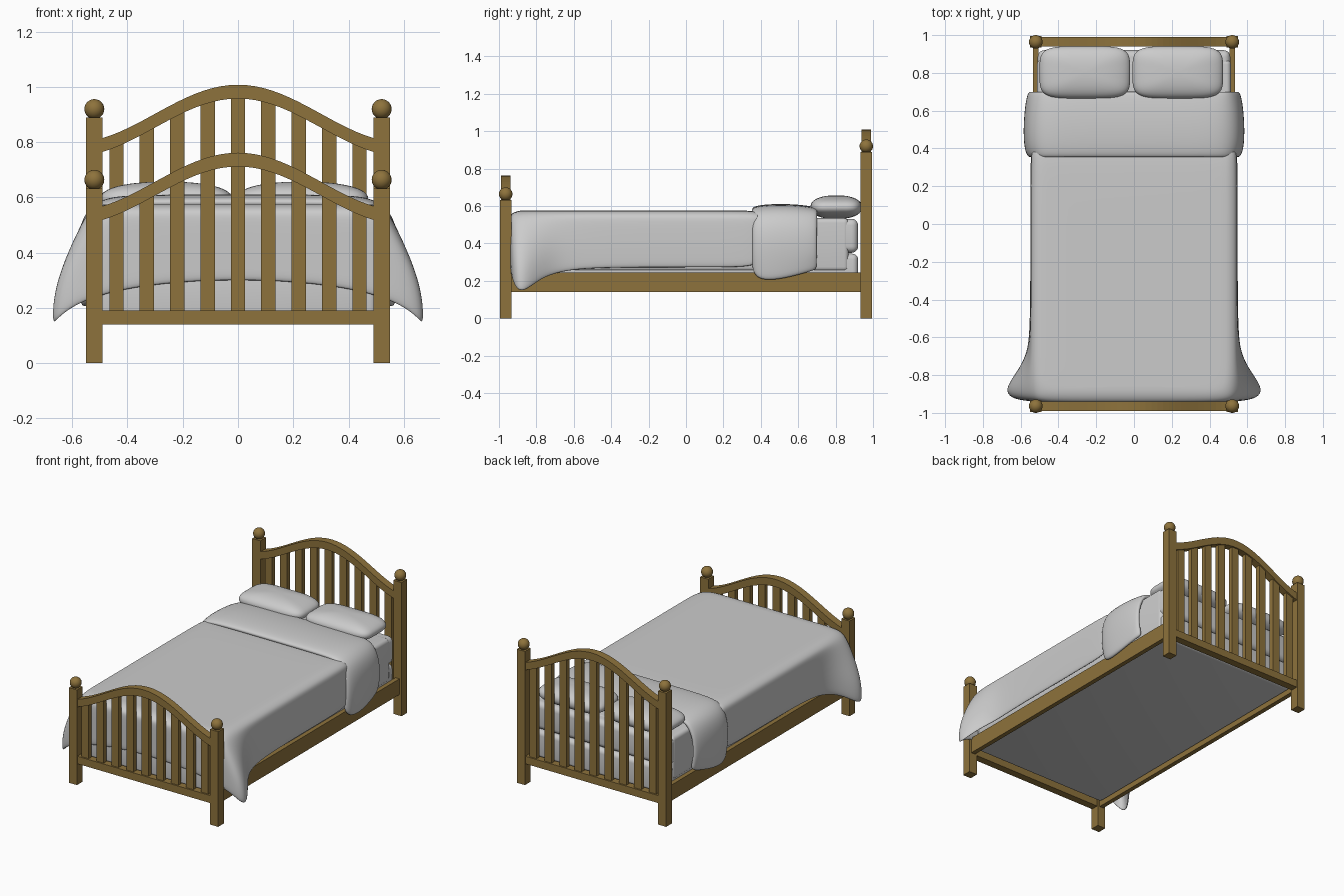
import bpy, bmesh, math

if "Cube" in bpy.data.objects:
    bpy.data.objects.remove(bpy.data.objects["Cube"])

wood = bpy.data.materials.new("wood")
wood.diffuse_color = (0.27, 0.17, 0.045, 1)
wood.use_nodes = True
wood.node_tree.nodes["Principled BSDF"].inputs["Base Color"].default_value = wood.diffuse_color


def finish(bm, name, mat=None, smooth=False):
    bmesh.ops.recalc_face_normals(bm, faces=bm.faces)
    me = bpy.data.meshes.new(name)
    bm.to_mesh(me)
    bm.free()
    ob = bpy.data.objects.new(name, me)
    bpy.context.collection.objects.link(ob)
    if mat:
        me.materials.append(mat)
    if smooth:
        for p in me.polygons:
            p.use_smooth = True
    return ob


def box(name, lo, hi, mat=None, bevel=0):
    bm = bmesh.new()
    bmesh.ops.create_cube(bm, size=1)
    for v in bm.verts:
        v.co = [(a + b) / 2 + c * (b - a) for a, b, c in zip(lo, hi, v.co)]
    ob = finish(bm, name, mat, bevel > 0)
    if bevel:
        m = ob.modifiers.new("round", 'BEVEL')
        m.width, m.segments = bevel, 5
    return ob


def cloth(ob, thick):
    m = ob.modifiers.new("thickness", 'SOLIDIFY')
    m.thickness, m.offset = thick, -1
    m = ob.modifiers.new("smooth", 'SUBSURF')
    m.levels = m.render_levels = 2


def arch_z(x, top):
    return top - 0.105 * (1 - math.cos(math.pi * x / 0.6))


# Headboard and footboard: posts, balls, arch, slats, bottom rail
def end_board(label, y, post_h, top):
    for s, side in ((-1, "left"), (1, "right")):
        x = s * 0.52
        box(f"{label}_post_{side}", (x - .03, y - .03, 0), (x + .03, y + .03, post_h), wood)
        bm = bmesh.new()
        bmesh.ops.create_uvsphere(bm, u_segments=24, v_segments=16, radius=0.036)
        bmesh.ops.translate(bm, verts=bm.verts, vec=(x, y, post_h + 0.031))
        finish(bm, f"{label}_ball_{side}", wood, True)
    bm = bmesh.new()
    rows, n = [], 32
    for i in range(n + 1):
        x = -0.495 + 0.99 * i / n
        z = arch_z(x, top)
        rows.append([bm.verts.new((x, y + dy, z + dz)) for dy, dz in
                     ((-.025, -.05), (.025, -.05), (.025, 0), (-.025, 0))])
    for a, b in zip(rows, rows[1:]):
        for k in range(4):
            bm.faces.new((a[k], a[(k + 1) % 4], b[(k + 1) % 4], b[k]))
    bm.faces.new(rows[0])
    bm.faces.new(rows[-1])
    finish(bm, f"{label}_arch", wood)
    for i in range(-4, 5):
        x = i * 0.11
        box(f"{label}_slat_{i + 5}", (x - .026, y - .015, .18),
            (x + .026, y + .015, arch_z(abs(x) + .026, top) - .02), wood)
    box(f"{label}_bottom_rail", (-.495, y - .025, .14), (.495, y + .025, .19), wood)


end_board("headboard", 0.964, 0.889, 1.008)
end_board("footboard", -0.964, 0.633, 0.762)

# Side rails
for s, side in ((-1, "left"), (1, "right")):
    box(f"side_rail_{side}", (s * .52 - .015, -.94, .14), (s * .52 + .015, .94, .245), wood)

# Mattress layers and sheet
box("base_mattress", (-.506, -.925, .16), (.506, .92, .345), bevel=.03)
box("top_mattress", (-.51, -.92, .35), (.51, .92, .532), bevel=.035)
box("sheet", (-.513, -.90, .25), (.513, .87, .535), bevel=.025)

# Blanket: half perimeter stations (top x, top y, hem x, hem y, hem z), mirrored
stations = [(.545, .40, .545, .40, .27), (.545, .1, .545, .1, .27),
            (.545, -.3, .545, -.3, .27), (.545, -.55, .549, -.55, .265),
            (.545, -.68, .562, -.68, .245), (.545, -.78, .615, -.775, .21),
            (.54, -.87, .68, -.86, .14), (.52, -.928, .67, -.912, .15),
            (.47, -.945, .60, -.935, .21), (.38, -.948, .44, -.944, .265),
            (.2, -.948, .2, -.944, .295), (0, -.948, 0, -.944, .30)]
bm = bmesh.new()
loops = []
full = [(s, 1) for s in stations] + [(s, -1) for s in stations[-2::-1]]
for (tx, ty, hx, hy, hz), s in full:
    col = []
    for inset, z in ((.09, .577), (.045, .575), (.006, .555)):
        front = max(0, min(1, (-ty - .68) / .265))
        side = min(1, tx / .47)
        col.append(bm.verts.new((s * (tx - inset * side), ty + inset * front, z)))
    for t in (.12, .35, .6, .8, 1):
        e = math.sin(t * math.pi / 2)
        bulge = .004 * math.sin(t * math.pi)
        col.append(bm.verts.new((s * (tx + (hx - tx) * e + bulge * (tx > .5)),
                                 ty + (hy - ty) * t, .56 + (hz - .56) * t)))
    loops.append(col)
for a, b in zip(loops, loops[1:]):
    for k in range(7):
        bm.faces.new((a[k], a[k + 1], b[k + 1], b[k]))
last = len(loops) - 1
for i in range(last // 2):
    quad = [loops[i][0], loops[i + 1][0], loops[last - i - 1][0], loops[last - i][0]]
    bm.faces.new(list(dict.fromkeys(quad)))
blanket = finish(bm, "blanket", None, True)
if max(blanket.data.polygons, key=lambda p: p.area).normal.z < 0:
    blanket.data.flip_normals()
cloth(blanket, .018)

# Folded-back cuff: (y, top z, hem z, widening)
bm = bmesh.new()
rows = []
for y, top, hem, w in ((.348, .588, .26, -.02), (.375, .602, .21, 0), (.44, .61, .198, .01),
                       (.53, .612, .21, .01), (.62, .606, .233, .003), (.68, .597, .25, -.008),
                       (.705, .588, .262, -.02)):
    half = [(.2, top), (.40, top - .002), (.49, top - .014), (.545 + w, top - .06),
            (.573 + w, .46), (.576 + w, .35), (.565 + w, hem + .04), (.557 + w, hem)]
    prof = [(-x, z) for x, z in half[::-1]] + half
    rows.append([bm.verts.new((x, y, z)) for x, z in prof])
for a, b in zip(rows, rows[1:]):
    for k in range(len(a) - 1):
        bm.faces.new((a[k], a[k + 1], b[k + 1], b[k]))
cuff = finish(bm, "blanket_cuff", None, True)
if max(cuff.data.polygons, key=lambda p: p.area).normal.z < 0:
    cuff.data.flip_normals()
cloth(cuff, .028)


# Pillows: rounded-rectangle cushions
def power(c, e):
    return math.copysign(abs(c) ** e, c)


for x0, name in ((-.26, "pillow_left"), (.232, "pillow_right")):
    bm = bmesh.new()
    bmesh.ops.create_uvsphere(bm, u_segments=48, v_segments=24, radius=1)
    for v in bm.verts:
        r = math.hypot(v.co.x, v.co.y)
        if r > 1e-5:
            cx, cy = v.co.x / r, v.co.y / r
            r = r ** .85
            v.co.x, v.co.y = power(cx, .45) * r, power(cy, .45) * r
        v.co = (x0 + v.co.x * .24, .803 + v.co.y * .138, .594 + power(v.co.z, .9) * .063)
    finish(bm, name, None, True)
